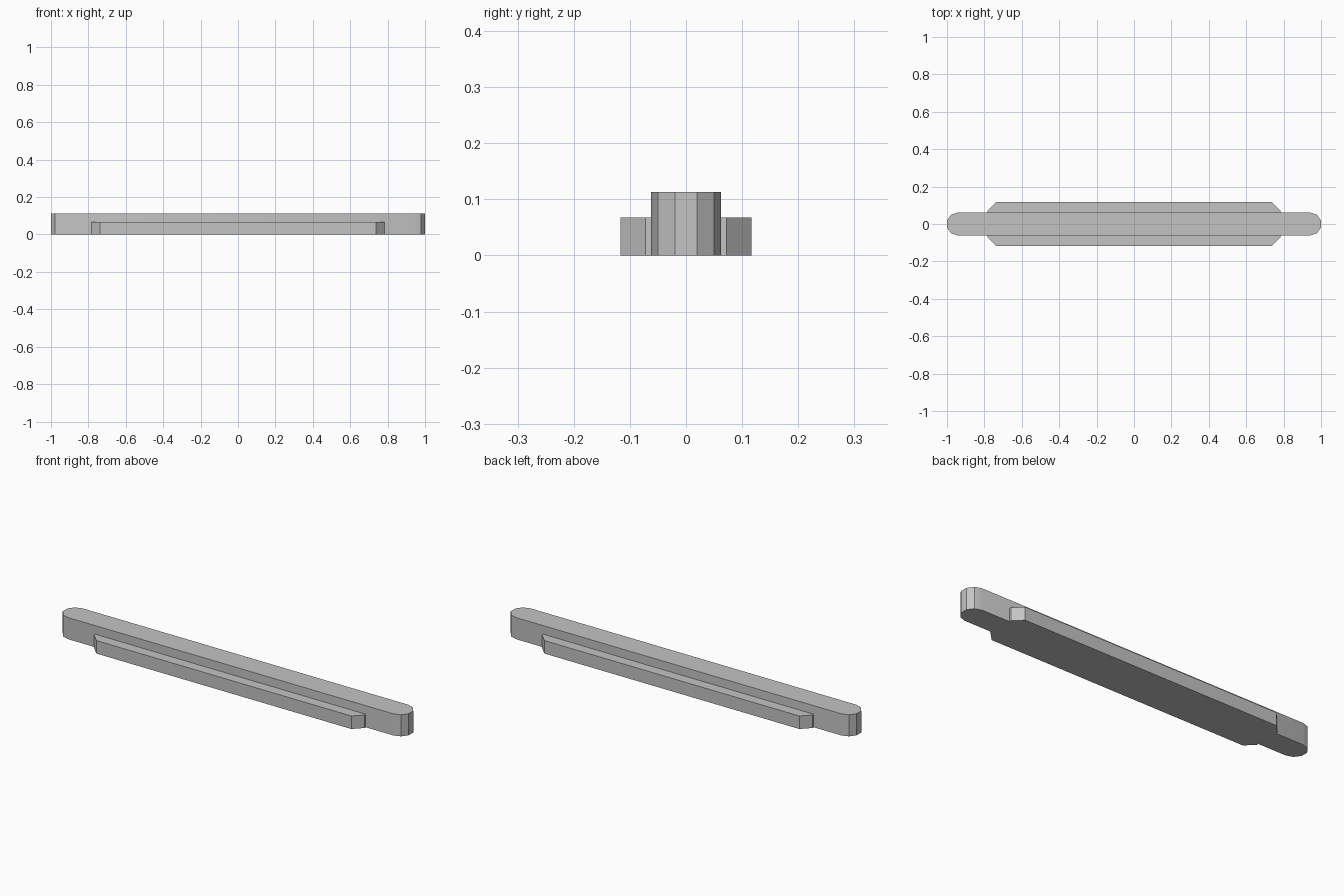
import bpy, bmesh, math

cube = bpy.data.objects.get("Cube")
if cube:
    bpy.data.objects.remove(cube, do_unlink=True)

grey = bpy.data.materials.new("plain grey")
grey.use_nodes = True
colour = (0.55, 0.55, 0.55, 1)
grey.diffuse_color = colour
grey.node_tree.nodes["Principled BSDF"].inputs["Base Color"].default_value = colour


def prism(name, outline, height):
    """Extrude a counter-clockwise plan outline up from the ground."""
    bm = bmesh.new()
    base = bm.faces.new([bm.verts.new((x, y, 0)) for x, y in outline])
    top = bmesh.ops.extrude_face_region(bm, geom=[base], use_keep_orig=True)["geom"]
    verts = [v for v in top if isinstance(v, bmesh.types.BMVert)]
    bmesh.ops.translate(bm, verts=verts, vec=(0, 0, height))
    bmesh.ops.recalc_face_normals(bm, faces=bm.faces)
    mesh = bpy.data.meshes.new(name)
    bm.to_mesh(mesh)
    bm.free()
    mesh.materials.append(grey)
    obj = bpy.data.objects.new(name, mesh)
    bpy.context.collection.objects.link(obj)
    bpy.ops.object.select_all(action="DESELECT")
    obj.select_set(True)
    bpy.context.view_layer.objects.active = obj
    bpy.ops.object.shade_smooth_by_angle(angle=math.radians(30))
    return obj


# Long central bar with five-sided rounded ends
radius, steps = 0.062, 5
centre = 1 - radius * math.cos(math.pi / (2 * steps))
bar = []
for side in (1, -1):
    for i in range(steps + 1):
        a = -math.pi / 2 + math.pi * i / steps
        bar.append((side * (centre + radius * math.cos(a)), side * radius * math.sin(a)))
prism("central_bar", bar, 0.113)

# Lower side rails with chamfered outer corners
half, outer, chamfer = 0.782, 0.117, 0.045
for name, s in (("front_rail", -1), ("back_rail", 1)):
    prism(name, [(-half, s * radius), (half, s * radius),
                 (half, s * (outer - chamfer)), (half - chamfer, s * outer),
                 (chamfer - half, s * outer), (-half, s * (outer - chamfer))], 0.068)
